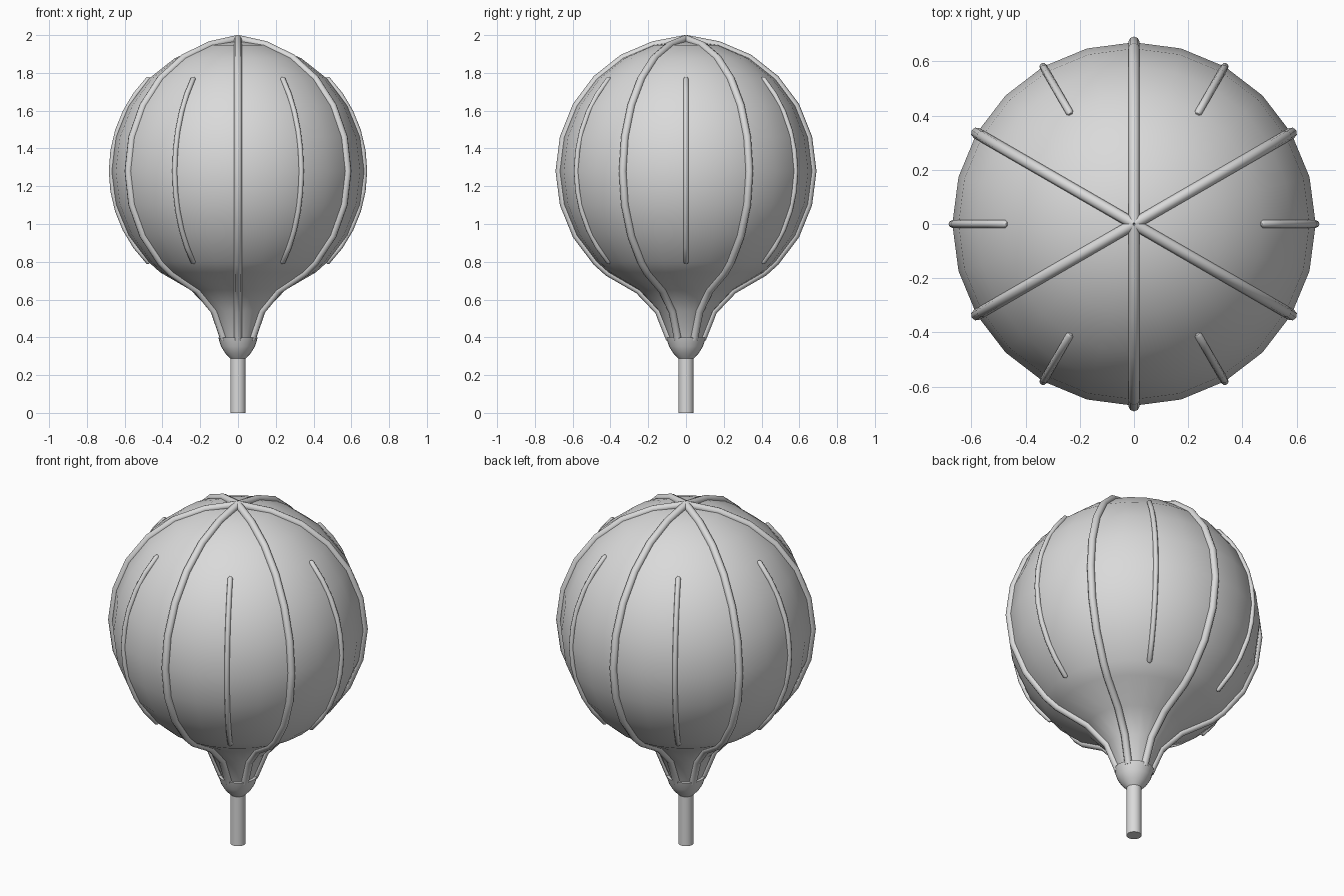
import bpy, bmesh, math
from mathutils import Vector, Matrix

cube = bpy.data.objects.get("Cube")
if cube:
    bpy.data.objects.remove(cube, do_unlink=True)

grey = bpy.data.materials.new("plain grey")
grey.use_nodes = True
GREY = (0.7, 0.7, 0.7, 1)
grey.diffuse_color = GREY
grey.node_tree.nodes["Principled BSDF"].inputs["Base Color"].default_value = GREY

R, CZ, TOP = 0.67, 1.28, 0.69      # balloon radius, centre height, upper half height
NECK = [(0.25, 0.65), (0.145, 0.54), (0.085, 0.39)]


def on_balloon(deg):
    """Point (radius, height) on the round part at a latitude."""
    a = math.radians(deg)
    return R * math.cos(a), CZ + (TOP if deg > 0 else 0.68) * math.sin(a)


def finish(ob, angle):
    ob.data.materials.clear()
    ob.data.materials.append(grey)
    bpy.ops.object.select_all(action='DESELECT')
    ob.select_set(True)
    bpy.context.view_layer.objects.active = ob
    bpy.ops.object.shade_smooth_by_angle(angle=math.radians(angle))


def lathe(name, profile, steps=24, angle=50):
    """Spin a (radius, height) profile around z."""
    bm = bmesh.new()
    verts = [bm.verts.new((r, 0, z)) for r, z in profile]
    edges = [bm.edges.new(p) for p in zip(verts, verts[1:])]
    bmesh.ops.spin(bm, geom=verts + edges, cent=(0, 0, 0), axis=(0, 0, 1),
                   angle=math.tau, steps=steps)
    bmesh.ops.remove_doubles(bm, verts=bm.verts, dist=1e-4)
    bmesh.ops.recalc_face_normals(bm, faces=bm.faces)
    me = bpy.data.meshes.new(name)
    bm.to_mesh(me)
    bm.free()
    ob = bpy.data.objects.new(name, me)
    bpy.context.collection.objects.link(ob)
    finish(ob, angle)


def rib(name, path, radius, azimuth, round_ends=False):
    """Round tube along a (radius, height) path, turned to an azimuth."""
    cu = bpy.data.curves.new(name, 'CURVE')
    cu.dimensions = '3D'
    cu.bevel_depth = radius
    cu.bevel_resolution = 2
    cu.use_fill_caps = True
    sp = cu.splines.new('POLY')
    sp.points.add(len(path) - 1)
    turn = Matrix.Rotation(math.radians(azimuth), 4, 'Z')
    for p, (r, z) in zip(sp.points, path):
        p.co = (*(turn @ Vector((r, 0, z))), 1)
    if round_ends:
        sp.points[0].radius = sp.points[-1].radius = 0.5
    ob = bpy.data.objects.new(name, cu)
    bpy.context.collection.objects.link(ob)
    bpy.ops.object.select_all(action='DESELECT')
    ob.select_set(True)
    bpy.context.view_layer.objects.active = ob
    bpy.ops.object.convert(target='MESH')
    finish(bpy.context.view_layer.objects.active, 60)


# Balloon body with tapered neck
round_part = [on_balloon(d) for d in range(90, -46, -15)] + [on_balloon(-52)]
lathe("balloon_body", round_part + NECK)

# Bowl-shaped collar and handle tube
lathe("collar", [(0, 0.4), (0.105, 0.4), (0.09, 0.352), (0.067, 0.315),
                 (0.04, 0.288), (0, 0.288)], angle=40)
lathe("handle", [(0, 0.31), (0.04, 0.31), (0.04, 0), (0, 0)])

# Six long ribs from crown to collar, six short ribs between them
long_path = [(0, 1.98)] + round_part[1:] + NECK
short_path = [on_balloon(45.8)] + [on_balloon(d) for d in range(45, -46, -9)] + [on_balloon(-45.8)]
for i in range(6):
    rib(f"long_rib_{i + 1}", long_path, 0.021, 30 + 60 * i)
    rib(f"short_rib_{i + 1}", short_path, 0.014, 60 * i, True)
